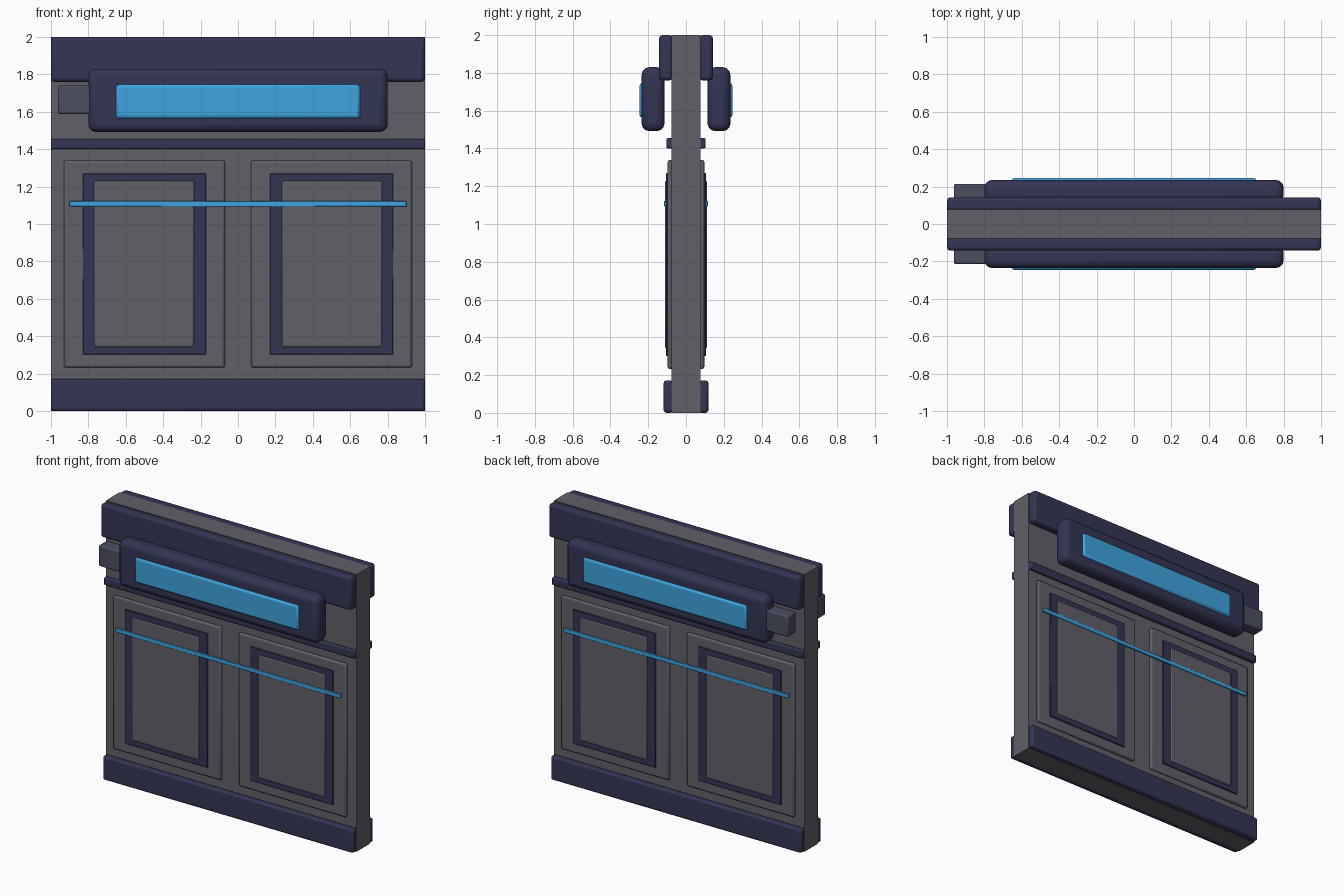
import bpy, bmesh
from mathutils import Vector

if "Cube" in bpy.data.objects:
    bpy.data.objects.remove(bpy.data.objects["Cube"])


def material(name, rgb):
    m = bpy.data.materials.new(name)
    m.diffuse_color = (*rgb, 1)
    m.use_nodes = True
    m.node_tree.nodes["Principled BSDF"].inputs["Base Color"].default_value = m.diffuse_color
    return m


GREY = material("grey_metal", (0.115, 0.115, 0.14))
STEEL = material("blue_grey", (0.07, 0.076, 0.12))
NAVY = material("navy", (0.033, 0.035, 0.088))
GLOW = material("glow_blue", (0.05, 0.37, 0.73))


def block(name, mat, x, y, z, bevel=0.0, segments=2, mirror=(False, True)):
    """Box spanning the x, y, z ranges, bevelled, then mirrored across x and/or y."""
    lo, hi = Vector((x[0], y[0], z[0])), Vector((x[1], y[1], z[1]))
    bm = bmesh.new()
    bmesh.ops.create_cube(bm, size=1)
    for v in bm.verts:
        v.co = (lo + hi) / 2 + v.co * (hi - lo)
    mesh = bpy.data.meshes.new(name)
    bm.to_mesh(mesh)
    bm.free()
    ob = bpy.data.objects.new(name, mesh)
    bpy.context.collection.objects.link(ob)
    mesh.materials.append(mat)
    bpy.ops.object.select_all(action='DESELECT')
    ob.select_set(True)
    bpy.context.view_layer.objects.active = ob
    if bevel:
        b = ob.modifiers.new("bevel", 'BEVEL')
        b.width, b.segments = bevel, segments
    if any(mirror):
        m = ob.modifiers.new("mirror", 'MIRROR')
        m.use_axis = (*mirror, False)
        m.use_mirror_merge = False
    if bevel:
        bpy.ops.object.shade_smooth_by_angle(angle=0.6)
    return ob


# Wall core
block("wall_slab", GREY, (-1, 1), (-0.077, 0.077), (0, 2), mirror=(False, False))

# Horizontal bands on both faces
block("top_band", NAVY, (-1, 1), (-0.143, -0.07), (1.76, 2.0), 0.018)
block("middle_trim", NAVY, (-1, 1), (-0.104, -0.07), (1.40, 1.455), 0.008)
block("bottom_band", NAVY, (-1, 1), (-0.118, -0.07), (0, 0.172), 0.014)

# Layered wall panels, two on each face
both = (True, True)
block("panel_base", GREY, (0.07, 0.93), (-0.097, -0.07), (0.232, 1.34), 0.012, mirror=both)
block("panel_border", NAVY, (0.17, 0.83), (-0.106, -0.09), (0.302, 1.27), 0.003, 1, mirror=both)
block("panel_inset", GREY, (0.235, 0.77), (-0.111, -0.095), (0.342, 1.23), 0.008, mirror=both)

# Thin light strip across the panels
block("light_strip", GLOW, (-0.9, 0.9), (-0.116, -0.104), (1.093, 1.122), 0.002, 1)

# Lamp housing, its lens, and the end connector box
block("lamp_housing", NAVY, (-0.8, 0.8), (-0.235, -0.114), (1.492, 1.83), 0.04, 3)
block("lamp_lens", GLOW, (-0.655, 0.655), (-0.247, -0.2), (1.562, 1.747), 0.018, 2)
block("connector_box", STEEL, (-0.963, -0.77), (-0.215, -0.12), (1.588, 1.74), 0.01)
